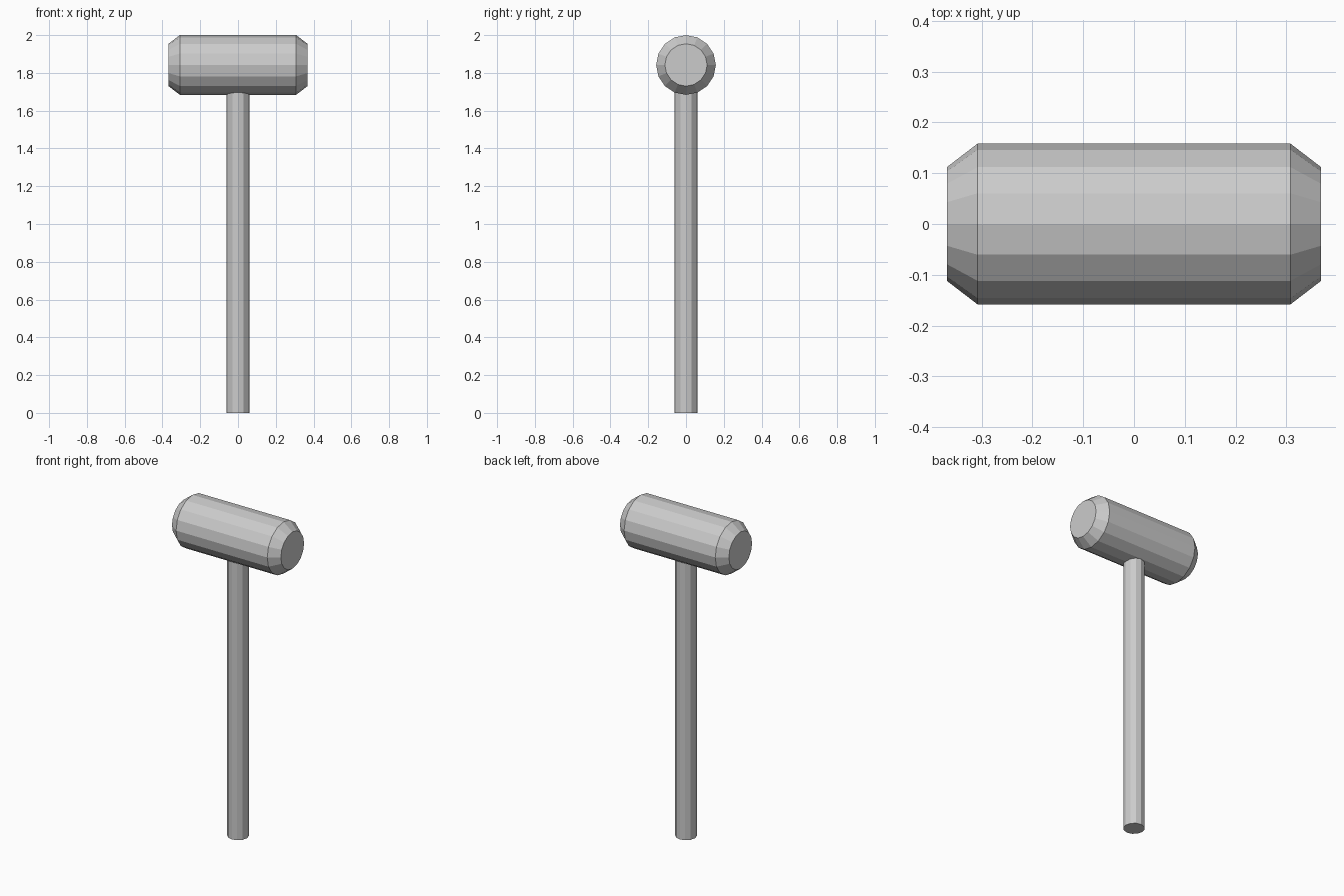
import bpy, bmesh, math

if "Cube" in bpy.data.objects:
    bpy.data.objects.remove(bpy.data.objects["Cube"])


def lathe(name, profile, sides, axis, z=0.0):
    """Closed solid of revolution from (position, radius) pairs along an axis."""
    bm = bmesh.new()
    rings = []
    for p, r in profile:
        ring = []
        for i in range(sides):
            a = 2 * math.pi * i / sides
            u, v = r * math.cos(a), r * math.sin(a)
            ring.append(bm.verts.new((p, u, v) if axis == 'X' else (u, v, p)))
        rings.append(ring)
    for lo, hi in zip(rings, rings[1:]):
        for i in range(sides):
            j = (i + 1) % sides
            bm.faces.new((lo[i], lo[j], hi[j], hi[i]))
    bm.faces.new(rings[0][::-1])
    bm.faces.new(rings[-1])
    bmesh.ops.recalc_face_normals(bm, faces=bm.faces)
    mesh = bpy.data.meshes.new(name)
    bm.to_mesh(mesh)
    bm.free()
    obj = bpy.data.objects.new(name, mesh)
    obj.location.z = z
    bpy.context.collection.objects.link(obj)
    return obj


# Chamfered mallet head lying along x
lathe("mallet_head", [(-0.368, 0.112), (-0.308, 0.158), (0.308, 0.158), (0.368, 0.112)],
      16, 'X', z=1.842)

# Straight faceted handle, its top sunk into the head
lathe("handle", [(0.0, 0.06), (1.72, 0.06)], 12, 'Z')
